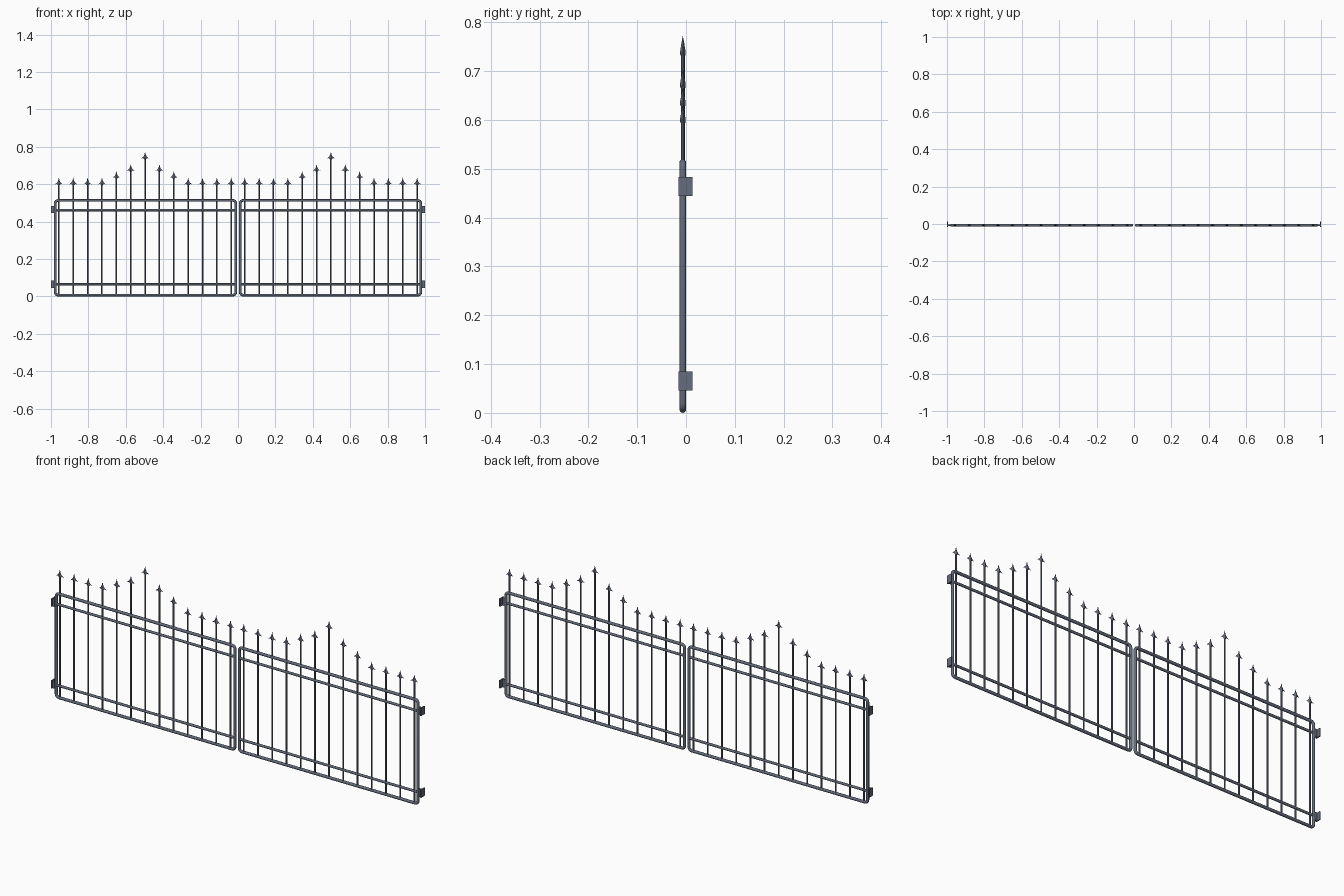
import bpy, bmesh, math
from mathutils import Matrix

if "Cube" in bpy.data.objects:
    bpy.data.objects.remove(bpy.data.objects["Cube"])

Y = -0.0065          # plane of the tubes
X0, X1 = 0.012, 0.977  # stile centre lines of the right leaf
Z0, Z1 = 0.007, 0.513


def obj_from_bm(bm, name, smooth=True):
    bmesh.ops.recalc_face_normals(bm, faces=bm.faces)
    me = bpy.data.meshes.new(name)
    bm.to_mesh(me)
    bm.free()
    ob = bpy.data.objects.new(name, me)
    bpy.context.collection.objects.link(ob)
    if smooth:
        for p in me.polygons:
            p.use_smooth = True
        me.set_sharp_from_angle(angle=math.radians(40))
    ob.data.materials.append(steel)
    return ob


def tube(bm, a, z, r, length, axis, seg=12):
    # cylinder starting at (a, z), running along x or z
    m = Matrix.Rotation(math.pi / 2, 4, 'Y') if axis == 'X' else Matrix()
    c = (a + length / 2, Y, z) if axis == 'X' else (a, Y, z + length / 2)
    bmesh.ops.create_cone(bm, cap_ends=True, segments=seg, radius1=r, radius2=r,
                          depth=length, matrix=Matrix.Translation(c) @ m)


def box(bm, c, s):
    bmesh.ops.create_cube(bm, size=1, matrix=Matrix.Translation(c) @ Matrix.Diagonal((*s, 1)))


def frame(name, r=0.007, cr=0.014, n=5, seg=12):
    # round tube swept around a rounded rectangle
    path = []
    for cx, cz, a0 in ((X1 - cr, Z1 - cr, 0), (X0 + cr, Z1 - cr, 90),
                       (X0 + cr, Z0 + cr, 180), (X1 - cr, Z0 + cr, 270)):
        for i in range(n):
            a = math.radians(a0 + 90 * i / (n - 1))
            path.append((cx + cr * math.cos(a), cz + cr * math.sin(a), a))
    bm = bmesh.new()
    rings = []
    for x, z, a in path:
        ring = []
        for k in range(seg):
            t = 2 * math.pi * k / seg
            d = r * math.cos(t)
            ring.append(bm.verts.new((x + d * math.cos(a), Y + r * math.sin(t),
                                      z + d * math.sin(a))))
        rings.append(ring)
    for i in range(len(rings)):
        p, q = rings[i], rings[(i + 1) % len(rings)]
        for k in range(seg):
            j = (k + 1) % seg
            bm.faces.new((p[k], p[j], q[j], q[k]))
    return obj_from_bm(bm, name)


def spear(bm, x, tip):
    # barbed arrowhead: flat outline raised to a ridge on front and back
    half = [(0, 0), (0.004, -0.016), (0.009, -0.026), (0.021, -0.036),
            (0.010, -0.034), (0.004, -0.041)]
    thick = [0, 0.004, 0.0055, 0, 0.0055, 0.005]
    for s in (1, -1):
        for f in (1, -1):
            rim = [bm.verts.new((x + s * w, Y, tip + h)) for w, h in half]
            mid = [bm.verts.new((x, Y + f * t, tip + h)) for (w, h), t in
                   ((half[1], 0.003), (half[2], 0.0045), (half[4], 0.006), (half[5], 0.005))]
            bm.faces.new((rim[0], rim[1], mid[0]))
            bm.faces.new((mid[0], rim[1], rim[2], mid[1]))
            bm.faces.new((mid[1], rim[2], rim[4], mid[2]))
            bm.faces.new((rim[2], rim[3], rim[4]))
            bm.faces.new((mid[2], rim[4], rim[5], mid[3]))
            bot = bm.verts.new((x, Y, tip - 0.041))
            bm.faces.new((mid[3], rim[5], bot))
    bmesh.ops.remove_doubles(bm, verts=bm.verts, dist=1e-5)


steel = bpy.data.materials.new("steel")
steel.diffuse_color = (0.13, 0.15, 0.20, 1)
steel.use_nodes = True
steel.node_tree.nodes["Principled BSDF"].inputs["Base Color"].default_value = steel.diffuse_color

# frame
parts = [frame("frame")]

# horizontal rails
bm = bmesh.new()
for z in (0.065, 0.461):
    tube(bm, X0, z, 0.006, X1 - X0, 'X')
parts.append(obj_from_bm(bm, "rails"))

# pickets and spear heads
rise = {4: 0.035, 5: 0.072, 6: 0.138, 7: 0.072, 8: 0.035}
bars, heads = bmesh.new(), bmesh.new()
for i in range(13):
    x = 0.036 + 0.0768 * i
    tip = 0.635 + rise.get(i, 0)
    tube(bars, x, Z0, 0.004, tip - 0.036 - Z0, 'Z', 8)
    spear(heads, x, tip)
parts.append(obj_from_bm(bars, "pickets"))
parts.append(obj_from_bm(heads, "spear_heads", False))

# hinges: wall plate with a stub to the stile
bm = bmesh.new()
for z in (0.065, 0.464):
    box(bm, (0.9975, -0.001, z), (0.005, 0.028, 0.039))
    box(bm, (0.988, Y, z), (0.018, 0.006, 0.039))
parts.append(obj_from_bm(bm, "hinges", False))

# mirrored left leaf
for ob in parts:
    m = ob.modifiers.new("mirror", 'MIRROR')
    m.use_mirror_merge = False
